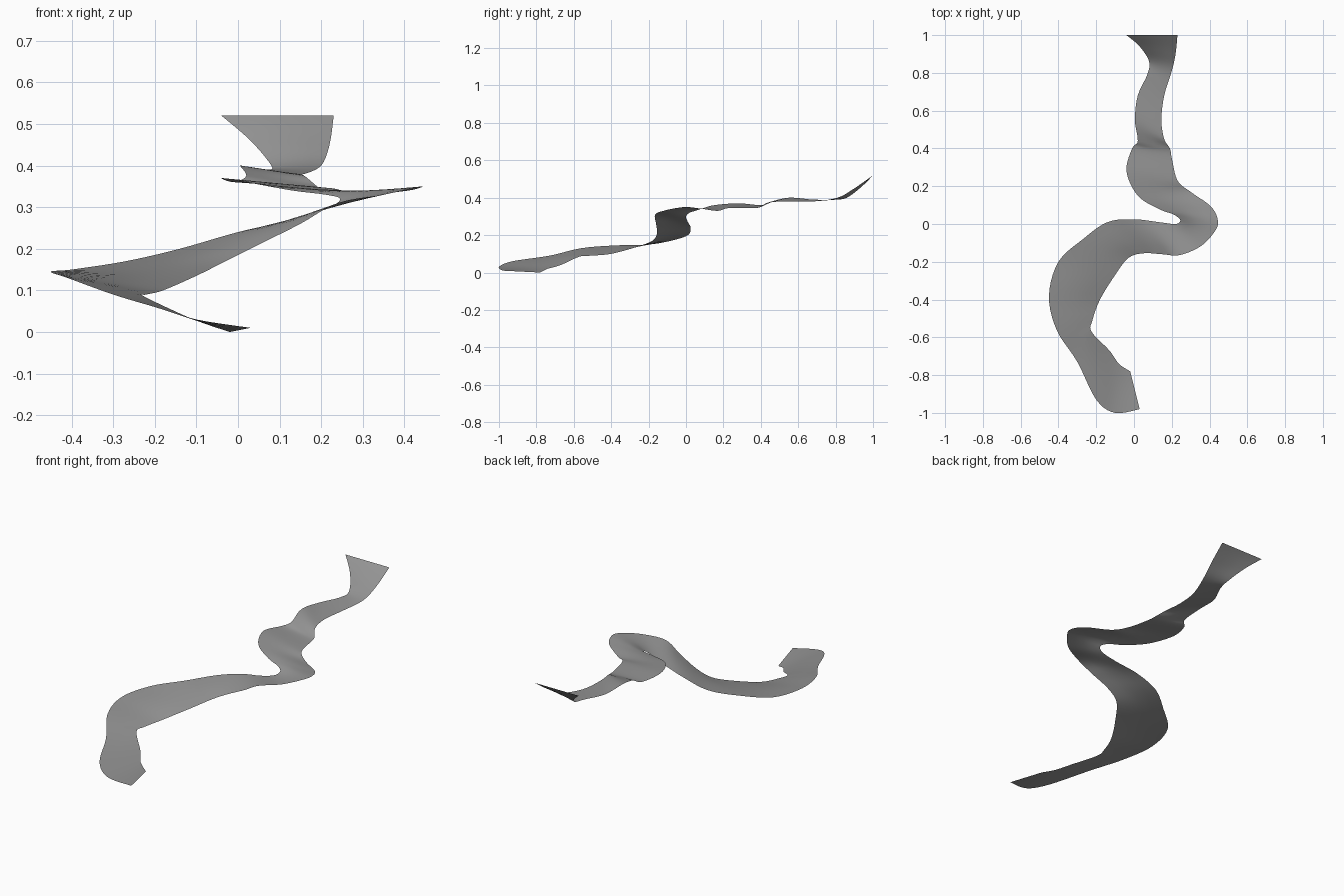
import bpy
import bmesh
from mathutils import Vector

STEPS = 5      # samples between neighbouring rail points
ACROSS = 4     # strips across the width of the path
UNIT = 0.01    # rail points are given in hundredths

default_cube = bpy.data.objects.get("Cube")
if default_cube:
    bpy.data.objects.remove(default_cube, do_unlink=True)


def make_material(name, value):
    material = bpy.data.materials.new(name)
    colour = (value, value, value, 1.0)
    material.diffuse_color = colour
    material.use_nodes = True
    shader = material.node_tree.nodes["Principled BSDF"]
    shader.inputs["Base Color"].default_value = colour
    return material


def smooth_rail(points):
    """Return a smooth curve running through every rail point."""
    knots = [Vector(p) * UNIT for p in points]
    knots = [knots[0]] + knots + [knots[-1]]
    curve = []
    for before, start, end, after in zip(knots, knots[1:], knots[2:], knots[3:]):
        leave, arrive = (end - before) / 2, (after - start) / 2
        for step in range(STEPS):
            t = step / STEPS
            s = 1 - t
            curve.append(start * (s * s * (1 + t + t)) + leave * (t * s * s)
                         + end * (t * t * (1 + s + s)) - arrive * (t * t * s))
    curve.append(knots[-1])
    return curve


def ribbon(name, left_rail, right_rail, material):
    """Loft an open sheet between two rails."""
    bm = bmesh.new()
    rows = []
    for left, right in zip(smooth_rail(left_rail), smooth_rail(right_rail)):
        rows.append([bm.verts.new(left.lerp(right, i / ACROSS))
                     for i in range(ACROSS + 1)])
    for near, far in zip(rows, rows[1:]):
        for i in range(ACROSS):
            bm.faces.new((near[i], near[i + 1], far[i + 1], far[i]))
    mesh = bpy.data.meshes.new(name)
    bm.to_mesh(mesh)
    bm.free()
    mesh.materials.append(material)
    for face in mesh.polygons:
        face.use_smooth = True
    sheet = bpy.data.objects.new(name, mesh)
    bpy.context.collection.objects.link(sheet)
    return sheet


# Edge on the -x side of the path, from the low front end to the high back end
left_edge = [
    (3, -98, 1), (-10, -100, 3), (-20, -93, 6), (-30, -73, 9),
    (-41, -56, 13), (-45, -38, 14.5), (-40, -20, 15), (-27, -8, 17),
    (-14, 1, 20), (0, 2.5, 24), (13, 1, 27), (22, 0, 30),
    (24.5, 2, 32), (21, 5, 33), (13, 8, 34), (2, 15, 36),
    (-4, 28, 37), (-1, 40, 36), (2, 44, 37.5), (0.5, 55, 40),
    (2, 68, 39), (7, 79, 39), (8, 86, 40), (3, 94, 46), (-4, 100, 52),
]

# Opposite edge, with points matched one to one
right_edge = [
    (-2, -78, 0), (-8, -74, 2), (-13, -67, 4), (-22.5, -57, 8.5),
    (-22, -51, 9), (-18, -40, 10), (-10, -27, 13.5), (-3, -18, 17),
    (5, -15.5, 21), (15, -16, 26), (24, -16.5, 31), (35, -12, 33),
    (42, -5, 34.5), (44.5, 1, 35), (41, 9, 34), (30, 17, 33),
    (23, 23, 34.5), (20, 35, 34.5), (19, 40, 35), (16, 45, 37.5),
    (14.5, 55, 38), (16, 68, 38), (20, 81, 40), (22, 90, 45), (23, 100, 52),
]

path_grey = make_material("path grey", 0.3)
ribbon("winding_path", left_edge, right_edge, path_grey)
